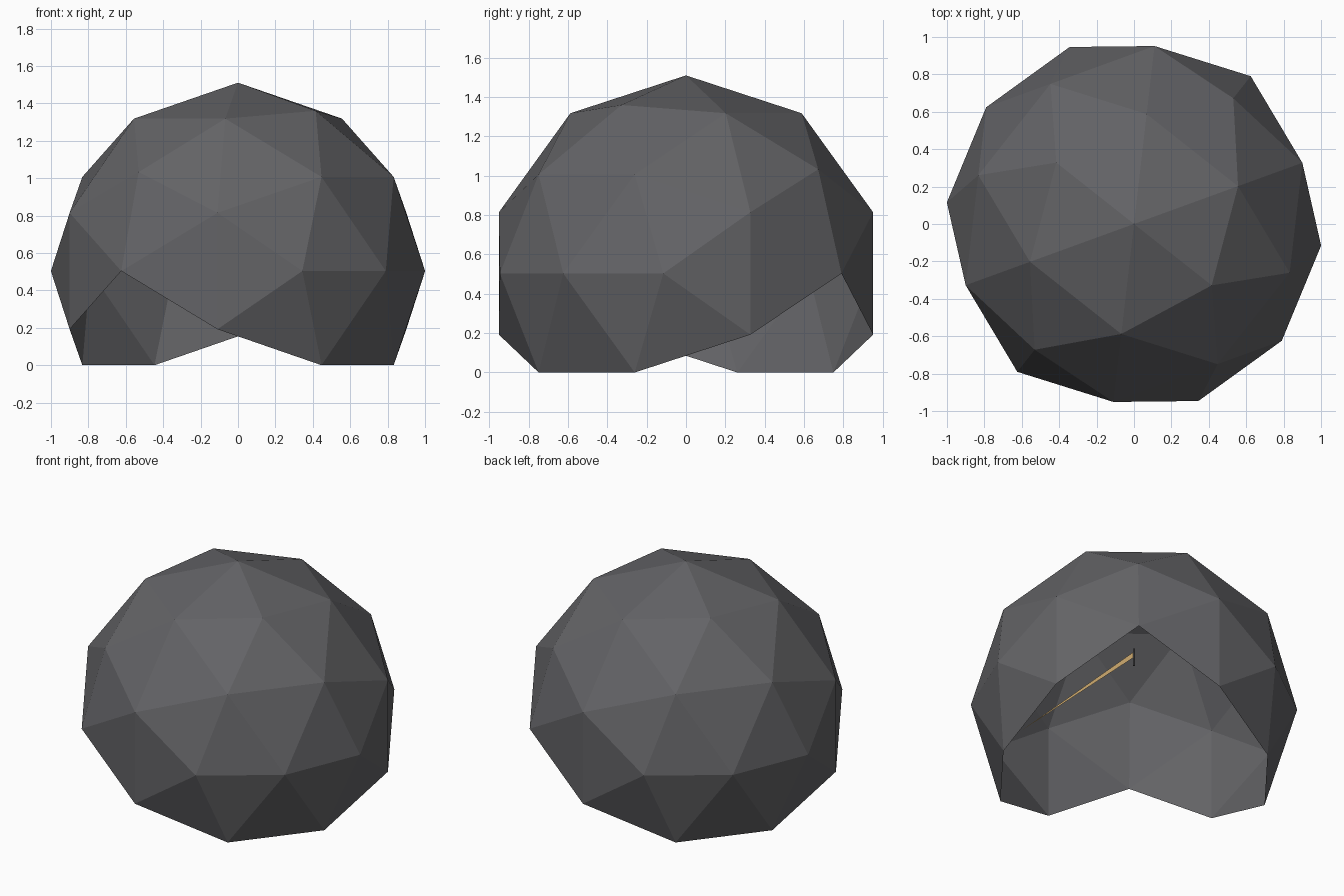
import bpy, bmesh, math
from itertools import product
from mathutils import Vector, Matrix

if "Cube" in bpy.data.objects:
    bpy.data.objects.remove(bpy.data.objects["Cube"])

R = 1.007
CENTRE = Vector((0, 0, R / 2))
PHI = (1 + 5 ** 0.5) / 2


def cyclic(a, b, c):
    """All sign variants and cyclic permutations, projected on the unit sphere."""
    pts = set()
    for s in product((1, -1), repeat=3):
        p = [a * s[0] + 0.0, b * s[1] + 0.0, c * s[2] + 0.0]
        for k in range(3):
            v = Vector(p[k:] + p[:k]).normalized()
            pts.add(tuple(round(q, 6) + 0.0 for q in v))
    return pts


def finish(name, bm, colour):
    me = bpy.data.meshes.new(name)
    bm.to_mesh(me)
    bm.free()
    ob = bpy.data.objects.new(name, me)
    bpy.context.collection.objects.link(ob)
    mat = bpy.data.materials.new(name + "_colour")
    mat.diffuse_color = colour
    mat.use_nodes = True
    mat.node_tree.nodes["Principled BSDF"].inputs["Base Color"].default_value = mat.diffuse_color
    me.materials.append(mat)
    return ob


DARK = (0.125, 0.125, 0.133, 1)

# geodesic shell: icosahedron corners plus edge midpoints, edge-up
bm = bmesh.new()
for p in sorted(cyclic(0, 1, PHI) | cyclic(0, 0, 1) | cyclic(PHI, 1, PHI + 1)):
    bm.verts.new(p)
bmesh.ops.convex_hull(bm, input=bm.verts[:])
bmesh.ops.recalc_face_normals(bm, faces=bm.faces[:])
# open the underside, leaving the two triangular doorways
low = [v for v in bm.verts if v.co.z < -0.51]
bmesh.ops.delete(bm, geom=low, context='VERTS')
bmesh.ops.transform(bm, verts=bm.verts[:], matrix=Matrix.Translation(CENTRE)
                    @ Matrix.Rotation(math.radians(51.7), 4, 'Z')
                    @ Matrix.Scale(R, 4))
finish("dome_shell", bm, DARK)

# thin tapering blade hanging inside
bm = bmesh.new()
bm.faces.new([bm.verts.new(p) for p in
              ((0, 0, 0.90), (0, 0, 0.86), (0.54, -0.45, 0.33))])
finish("inner_blade", bm, (0.5, 0.33, 0.13, 1))

# slim post on the axis
bm = bmesh.new()
bmesh.ops.create_cone(bm, cap_ends=True, segments=6, radius1=0.006,
                      radius2=0.006, depth=0.12,
                      matrix=Matrix.Translation((0, 0, 0.86)))
finish("inner_post", bm, DARK)
